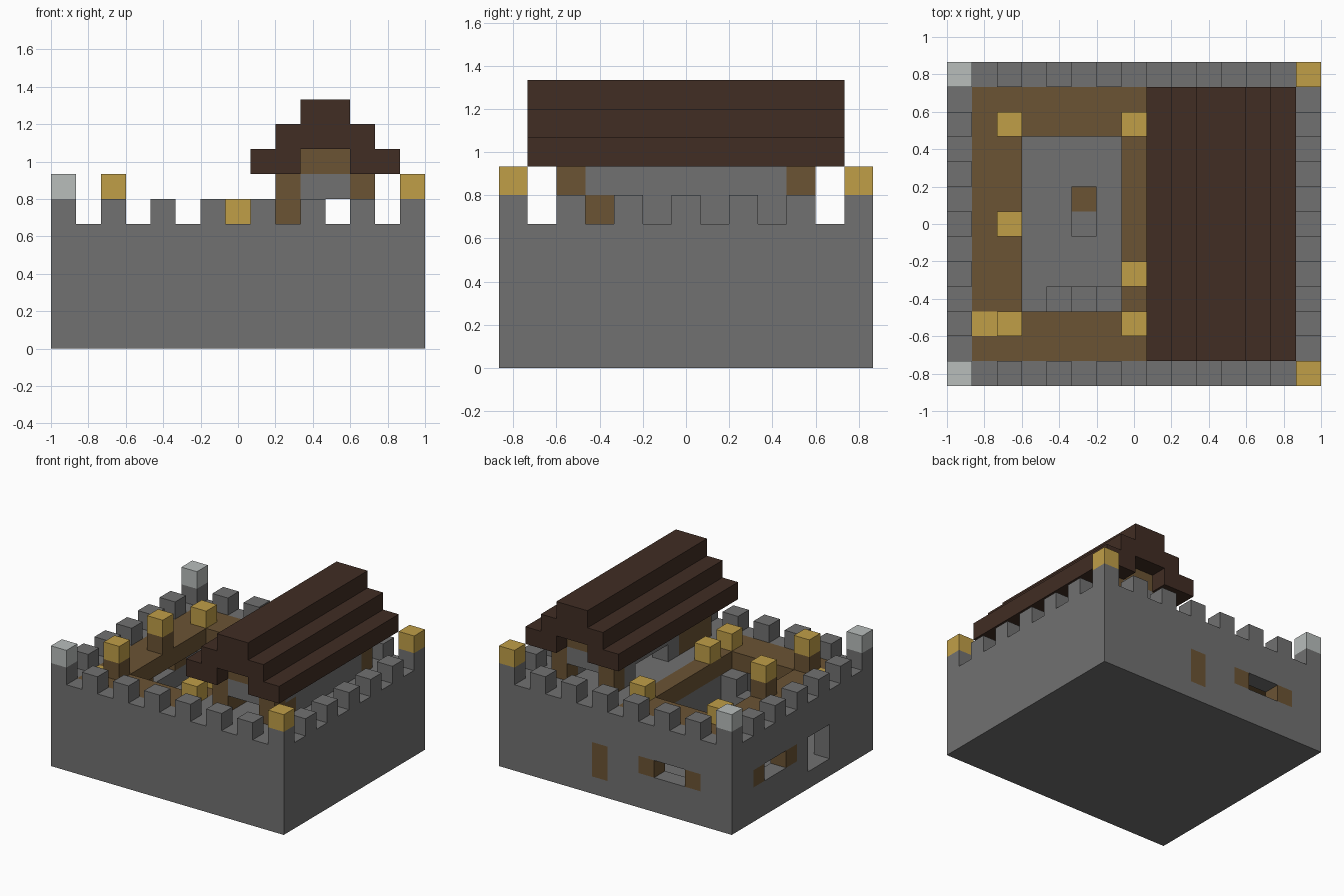
import bpy
import bmesh
from mathutils import Vector

if "Cube" in bpy.data.objects:
    bpy.data.objects.remove(bpy.data.objects["Cube"], do_unlink=True)

# Block grid: the castle is 15 wide, 13 deep and 10 high
WIDE, DEEP = 15, 13
UNIT = 2 / WIDE


def material(name, rgb):
    mat = bpy.data.materials.new(name)
    mat.use_nodes = True
    mat.diffuse_color = (*rgb, 1)
    mat.node_tree.nodes["Principled BSDF"].inputs["Base Color"].default_value = (*rgb, 1)
    return mat


stone = material("stone grey", (0.165, 0.165, 0.165))
pale = material("pale grey", (0.48, 0.51, 0.5))
gold = material("gold", (0.53, 0.345, 0.064))
wood = material("wood brown", (0.147, 0.087, 0.034))
dark = material("dark brown", (0.052, 0.026, 0.017))

cells = {}    # block position -> part name
parts = {}    # part name -> material


def fill(part, mat, xs, ys, zs):
    """Fill a block range with a part, replacing what was there."""
    parts[part] = mat
    for x in range(xs[0], xs[-1] + 1):
        for y in range(ys[0], ys[-1] + 1):
            for z in range(zs[0], zs[-1] + 1):
                cells[x, y, z] = part


def carve(xs, ys, zs):
    for x in range(xs[0], xs[-1] + 1):
        for y in range(ys[0], ys[-1] + 1):
            for z in range(zs[0], zs[-1] + 1):
                cells.pop((x, y, z), None)


east, north = WIDE - 1, DEEP - 1

# Ground slab and outer walls
fill("ground", stone, (0, east), (0, north), (0,))
fill("outer_wall", stone, (0, east), (0, north), (1, 4))
carve((1, east - 1), (1, north - 1), (1, 4))

# Battlements on every second block
for x in range(0, WIDE, 2):
    for y in (0, north):
        fill("battlements", stone, (x,), (y,), (5,))
for y in range(0, DEEP, 2):
    for x in (0, east):
        fill("battlements", stone, (x,), (y,), (5,))

# Corner caps
for y in (0, north):
    fill("pale_corner_caps", pale, (0,), (y,), (6,))
    fill("gold_corner_caps", gold, (east,), (y,), (6,))

# Plank walkway around the courtyard
fill("walkway", wood, (1, 7), (1, 11), (4,))
carve((3, 6), (3, 9), (4,))

# Lower hall beside the courtyard, carrying the upper floor
fill("hall_wall", stone, (7,), (1, 11), (1, 3))
fill("upper_floor", stone, (8, 13), (1, 11), (4,))

# Courtyard stairs and furniture
for step in range(3):
    fill("stairs", stone, (4 + step,), (3,), (1, 1 + step))
fill("courtyard_stone", stone, (5,), (6,), (1,))
fill("courtyard_crate", wood, (5,), (7,), (1,))

# Gate, shuttered windows and back door in the outer walls
carve((0,), (4, 5), (1, 2))
fill("shutters", wood, (0,), (7, 10), (2,))
carve((0,), (8, 9), (2,))
fill("shutters", wood, (2, 5), (north,), (2,))
carve((3, 4), (north,), (2,))
fill("back_door", wood, (8,), (north,), (1, 2))

# Upper house: stone walls, corner posts, openings and door
fill("house_walls", stone, (9, 12), (2, 10), (5, 6))
carve((10, 11), (3, 9), (5, 6))
for x in (9, 12):
    for y in (2, 10):
        fill("house_posts", wood, (x,), (y,), (5, 6))
for y in (2, 10):
    carve((10, 11), (y,), (5,))
carve((9,), (6, 8), (5,))
fill("house_door", wood, (9,), (3, 4), (5, 6))
fill("house_side_panel", wood, (12,), (3,), (5,))

# Stepped roof with a wooden gable filling
for x in (8, 12):
    fill("roof", dark, (x, x + 1), (1, 11), (7,))
fill("gable", wood, (10, 11), (2, 10), (7,))
fill("roof", dark, (9, 12), (1, 11), (8,))
fill("roof", dark, (10, 11), (1, 11), (9,))

# Lanterns on the walkway, two of them raised on posts
for x, y in ((2, 10), (7, 10), (7, 4), (7, 2)):
    fill("lanterns", gold, (x,), (y,), (5,))
for y in (2, 6):
    fill("lantern_posts", wood, (2,), (y,), (5,))
    fill("lanterns", gold, (2,), (y,), (6,))
fill("floor_lantern", gold, (1,), (2,), (4,))

# Turn each part into a mesh made of its exposed block faces
origin = Vector((WIDE / 2, DEEP / 2, 0))


def build(part, mat):
    bm = bmesh.new()
    for cell, owner in cells.items():
        if owner != part:
            continue
        for axis in range(3):
            for side in (0, 1):
                step = [0, 0, 0]
                step[axis] = 2 * side - 1
                if tuple(c + s for c, s in zip(cell, step)) in cells:
                    continue
                corners = []
                for a, b in ((0, 0), (1, 0), (1, 1), (0, 1)):
                    p = Vector(cell)
                    p[axis] += side
                    p[(axis + 1) % 3] += a
                    p[(axis + 2) % 3] += b
                    corners.append(bm.verts.new((p - origin) * UNIT))
                bm.faces.new(corners if side else corners[::-1])
    bmesh.ops.remove_doubles(bm, verts=bm.verts[:], dist=UNIT / 100)
    mesh = bpy.data.meshes.new(part)
    bm.to_mesh(mesh)
    bm.free()
    mesh.materials.append(mat)
    bpy.context.collection.objects.link(bpy.data.objects.new(part, mesh))


for part, mat in parts.items():
    build(part, mat)
